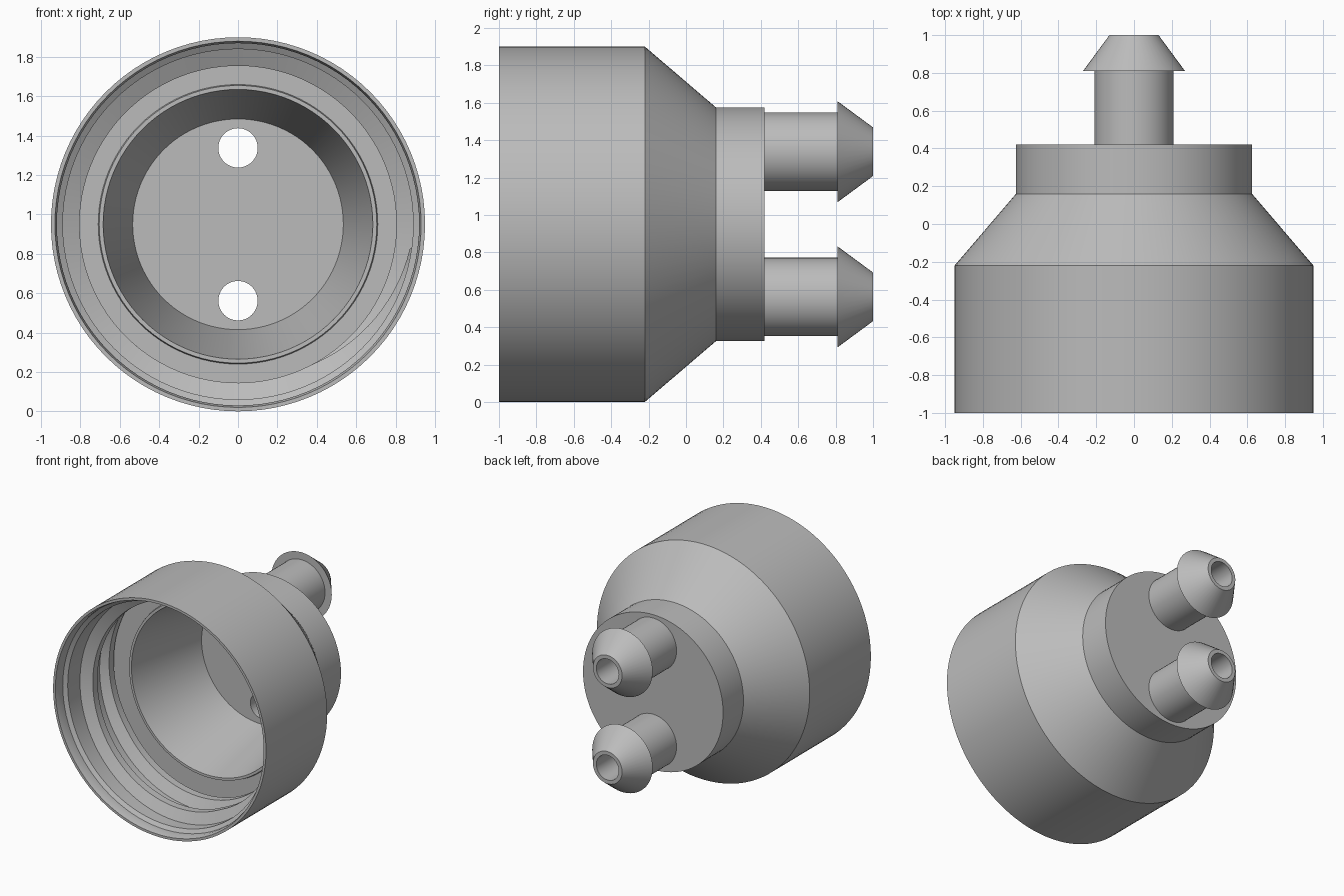
import bpy, bmesh, math
from mathutils import Vector

if "Cube" in bpy.data.objects:
    bpy.data.objects.remove(bpy.data.objects["Cube"])

AXIS_Z = 0.95          # height of the main axis
PORT_OFFSET = 0.388    # ports above and below the axis

grey = bpy.data.materials.new("grey plastic")
grey.diffuse_color = (0.5, 0.5, 0.5, 1)
grey.use_nodes = True
grey.node_tree.nodes["Principled BSDF"].inputs["Base Color"].default_value = grey.diffuse_color


def finish(name, bm, smooth=True):
    bmesh.ops.recalc_face_normals(bm, faces=bm.faces)
    mesh = bpy.data.meshes.new(name)
    bm.to_mesh(mesh)
    bm.free()
    ob = bpy.data.objects.new(name, mesh)
    bpy.context.collection.objects.link(ob)
    mesh.materials.append(grey)
    return ob


def shade(ob, angle=25):
    bpy.ops.object.select_all(action='DESELECT')
    ob.select_set(True)
    bpy.context.view_layer.objects.active = ob
    bpy.ops.object.shade_smooth_by_angle(angle=math.radians(angle))


def revolve(name, profile, z, segments, closed):
    """Spin (y, radius) points around a line parallel to y."""
    bm = bmesh.new()
    rings = []
    for y, r in profile:
        if r == 0:
            rings.append([bm.verts.new((0, y, z))] * segments)
        else:
            rings.append([bm.verts.new((r * math.cos(a), y, z + r * math.sin(a)))
                          for a in (2 * math.pi * i / segments for i in range(segments))])
    pairs = list(zip(rings, rings[1:]))
    if closed:
        pairs.append((rings[-1], rings[0]))
    for a, b in pairs:
        for i in range(segments):
            j = (i + 1) % segments
            quad = list(dict.fromkeys((a[i], a[j], b[j], b[i])))
            if len(quad) > 2:
                bm.faces.new(quad)
    return finish(name, bm)


# Cap shell: outside from back to mouth, then the stepped bore and inner cone
cap = revolve("cap_shell", [
    (0.42, 0), (0.42, 0.625), (0.16, 0.625), (-0.22, 0.95), (-1.0, 0.95),
    (-1.0, 0.93), (-0.96, 0.92), (-0.92, 0.92), (-0.90, 0.89),
    (-0.36, 0.89), (-0.36, 0.71), (-0.38, 0.705), (-0.38, 0.685),
    (0.30, 0.535), (0.30, 0)], AXIS_Z, 96, False)

# Barbed ports, with holes through the end wall
for side, label in ((1, "upper"), (-1, "lower")):
    z = AXIS_Z + side * PORT_OFFSET
    cutter = revolve(label + "_hole_cutter",
                     [(0.2, 0), (0.2, 0.1), (0.6, 0.1), (0.6, 0)], z, 48, False)
    cutter.hide_render = True
    cutter.hide_set(True)
    mod = cap.modifiers.new(label + "_hole", 'BOOLEAN')
    mod.object = cutter
    mod.operation = 'DIFFERENCE'
    mod.solver = 'EXACT'
    bpy.context.view_layer.objects.active = cap
    bpy.ops.object.modifier_apply(modifier=mod.name)
    bpy.data.objects.remove(cutter)
    port = revolve(label + "_barbed_port", [
        (0.42, 0.21), (0.81, 0.21), (0.81, 0.27), (1.0, 0.13),
        (1.0, 0.1), (0.42, 0.1)], z, 48, False)
    shade(port)
shade(cap)

# Internal screw thread: trapezoid ridge swept along a helix, tapered at its ends
bm = bmesh.new()
steps, turns, pitch, start = 160, 1.65, 0.25, -0.79
previous = None
for i in range(steps + 1):
    t = i / steps
    a = math.radians(-8) - 2 * math.pi * turns * t
    y = start + pitch * turns * t
    height = 0.085 * min(1, t * 10 + 0.1, (1 - t) * 6 + 0.02)
    ring = []
    for dy, r in ((-0.075, 0.895), (-0.03, 0.89 - height),
                  (0.03, 0.89 - height), (0.075, 0.895)):
        ring.append(bm.verts.new((r * math.cos(a), y + dy, AXIS_Z + r * math.sin(a))))
    if previous:
        for k in range(4):
            n = (k + 1) % 4
            bm.faces.new((previous[k], previous[n], ring[n], ring[k]))
    else:
        bm.faces.new(ring)
    previous = ring
bm.faces.new(previous[::-1])
shade(finish("screw_thread", bm))
